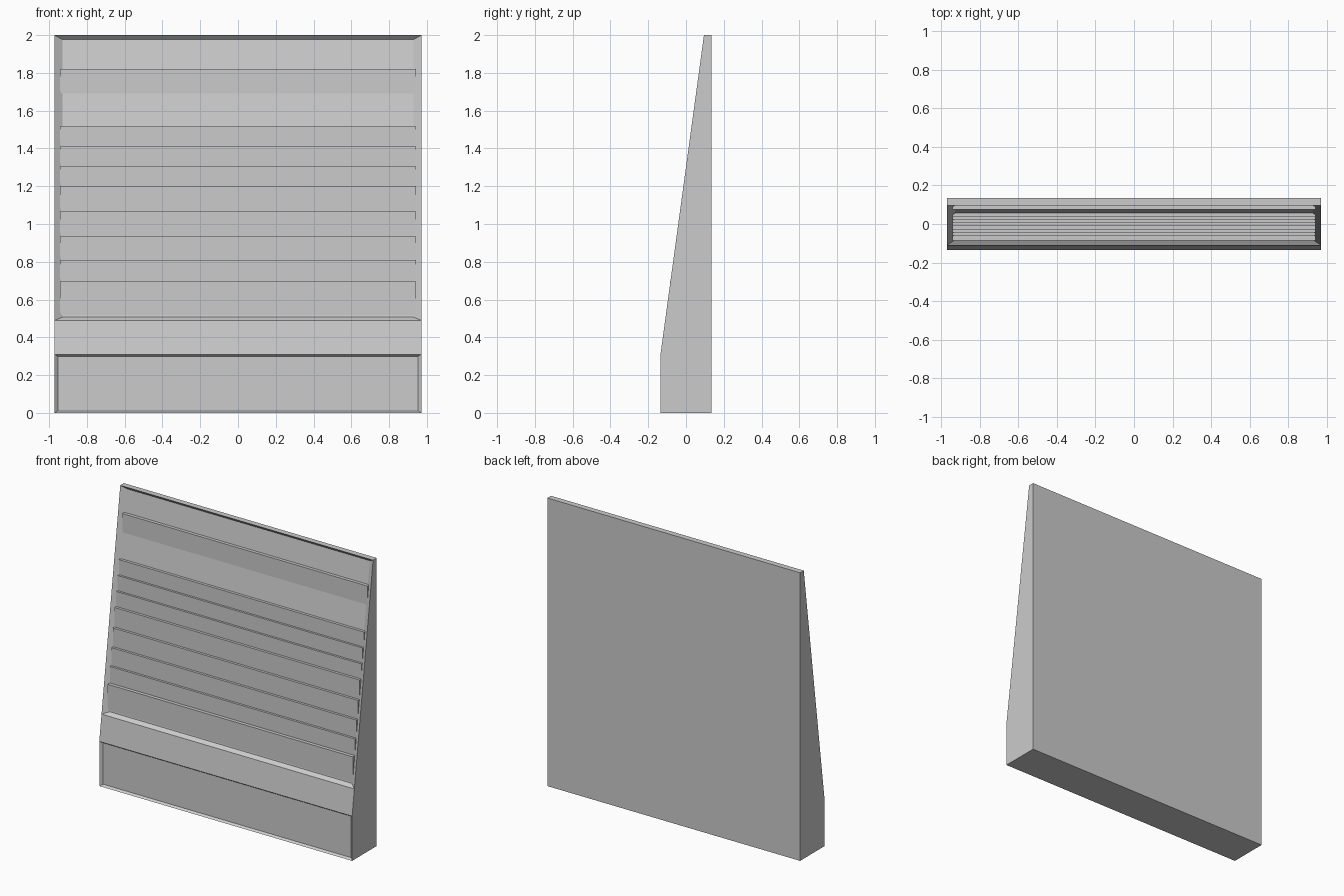
import bpy, bmesh

if "Cube" in bpy.data.objects:
    bpy.data.objects.remove(bpy.data.objects["Cube"])

HALF_W = 0.971           # half width of the panel
SLOPE = 0.23 / 1.69      # lean of the front face
DEPTH = 0.027            # depth of the sloped recess


def front_y(z):
    return -0.135 + SLOPE * (z - 0.31)


def extrude_profile(bm, profile, half_w):
    """Extrude a closed (y, z) profile along x, centred on x = 0."""
    face = bm.faces.new([bm.verts.new((-half_w, y, z)) for y, z in profile])
    ext = bmesh.ops.extrude_face_region(bm, geom=[face], use_keep_orig=True)
    for v in ext["geom"]:
        if isinstance(v, bmesh.types.BMVert):
            v.co.x = half_w
    bmesh.ops.recalc_face_normals(bm, faces=bm.faces)


def finish(bm, name):
    mesh = bpy.data.meshes.new(name)
    bm.to_mesh(mesh)
    bm.free()
    obj = bpy.data.objects.new(name, mesh)
    bpy.context.collection.objects.link(obj)
    return obj


def sink(bm, z_mid, thickness, depth, inner_x):
    """Press a bevelled recess into the front face nearest to z_mid."""
    bm.normal_update()
    fronts = [f for f in bm.faces if f.normal.y < -0.9]
    face = min(fronts, key=lambda f: abs(f.calc_center_median().z - z_mid))
    bmesh.ops.inset_individual(bm, faces=[face], thickness=thickness, depth=-depth)
    for v in face.verts:
        v.co.x = inner_x if v.co.x > 0 else -inner_x


# Wedge-shaped body with an upper and a lower recess
bm = bmesh.new()
extrude_profile(bm, [(-0.135, 0), (0.135, 0), (0.135, 2), (0.095, 2),
                     (front_y(0.49), 0.49), (-0.135, 0.31)], HALF_W)
sink(bm, 1.245, 0.029, DEPTH, 0.929)
sink(bm, 0.155, 0.016, 0.016, 0.953)
finish(bm, "body")


# Upright slats stepping down the sloped recess
def slats(name, levels):
    profile = []
    for top, bottom in zip(levels, levels[1:]):
        y = front_y(bottom) + DEPTH - 0.005
        profile += [(y, top), (y, bottom)]
    for z in (levels[-1], levels[0]):
        profile.append((front_y(z) + DEPTH + 0.012, z))
    b = bmesh.new()
    extrude_profile(b, profile, 0.9415)
    finish(b, name)


slats("upper_slat", [1.82, 1.69])
slats("stepped_slats", [1.515, 1.41, 1.305, 1.20, 1.065, 0.935, 0.81, 0.695, 0.517])
